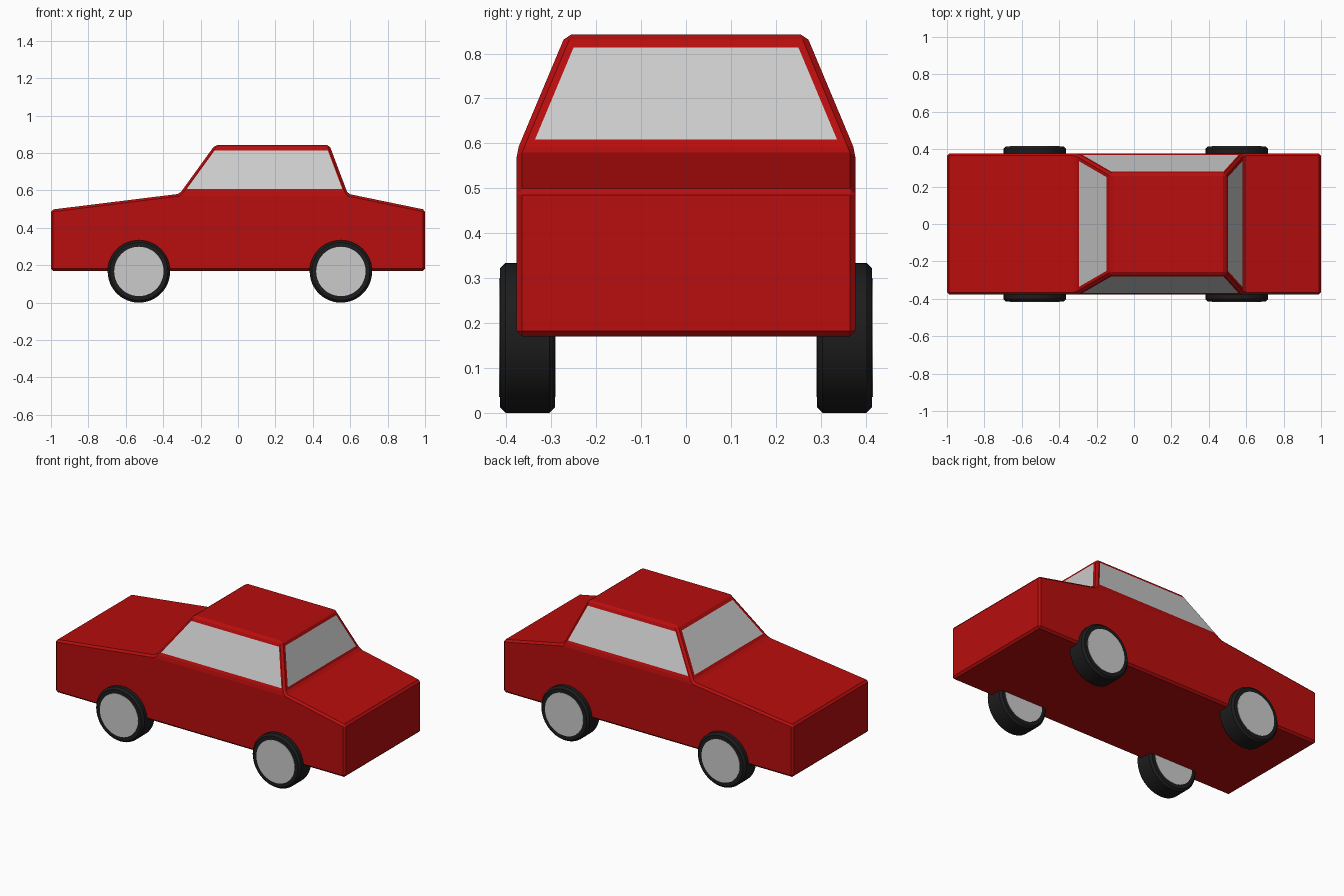
import bpy, bmesh, math
from mathutils import Vector

if "Cube" in bpy.data.objects:
    bpy.data.objects.remove(bpy.data.objects["Cube"])

def material(name, color):
    m = bpy.data.materials.new(name)
    m.diffuse_color = color
    m.use_nodes = True
    m.node_tree.nodes["Principled BSDF"].inputs["Base Color"].default_value = m.diffuse_color
    return m

RED = material("red_paint", (0.48, 0.004, 0.004, 1))
BLACK = material("black_rubber", (0.012, 0.012, 0.012, 1))

def finish(bm, name, mat=None):
    me = bpy.data.meshes.new(name)
    bm.to_mesh(me)
    bm.free()
    ob = bpy.data.objects.new(name, me)
    bpy.context.collection.objects.link(ob)
    if mat:
        me.materials.append(mat)
    return ob

# Body: side profile, with the roof corners pulled inwards
HALF, ROOF = 0.377, 0.268
BASE_Z, ROOF_Z = 0.582, 0.842
REAR, FRONT = 0.587, -0.312
ROOF_REAR, ROOF_FRONT = 0.489, -0.124
profile = [(-1, 0.17), (1, 0.17), (1, 0.497), (REAR, BASE_Z), (ROOF_REAR, ROOF_Z),
           (ROOF_FRONT, ROOF_Z), (FRONT, BASE_Z), (-1, 0.497)]
bm = bmesh.new()
rings = [[bm.verts.new((x, s * (ROOF if z == ROOF_Z else HALF), z)) for x, z in profile]
         for s in (-1, 1)]
for r in rings:
    bm.faces.new([r[i] for i in (0, 1, 2, 3, 6, 7)])
    bm.faces.new([r[i] for i in (3, 4, 5, 6)])
n = len(profile)
for i in range(n):
    j = (i + 1) % n
    bm.faces.new((rings[0][i], rings[0][j], rings[1][j], rings[1][i]))
bmesh.ops.recalc_face_normals(bm, faces=bm.faces)
bmesh.ops.bevel(bm, geom=bm.edges[:], offset=0.012, offset_type='OFFSET',
                segments=1, affect='EDGES', clamp_overlap=True)
finish(bm, "car_body", RED)

# Windows: panels lying just proud of the sloping cabin walls
def window(name, b0, b1, t0, t1, inset):
    b0, b1, t0, t1 = map(Vector, (b0, b1, t0, t1))
    along = (b1 - b0).normalized() * inset
    lo, hi = [(z - BASE_Z) / (ROOF_Z - BASE_Z) for z in (0.608, 0.813)]
    pts = [b0.lerp(t0, lo) + along, b1.lerp(t1, lo) - along,
           b1.lerp(t1, hi) - along, b0.lerp(t0, hi) + along]
    normal = (pts[1] - pts[0]).cross(pts[3] - pts[0]).normalized()
    bm = bmesh.new()
    bm.faces.new([bm.verts.new(p + normal * 0.002) for p in pts])
    finish(bm, name)

base = [(FRONT, -HALF, BASE_Z), (REAR, -HALF, BASE_Z), (REAR, HALF, BASE_Z), (FRONT, HALF, BASE_Z)]
roof = [(ROOF_FRONT, -ROOF, ROOF_Z), (ROOF_REAR, -ROOF, ROOF_Z),
        (ROOF_REAR, ROOF, ROOF_Z), (ROOF_FRONT, ROOF, ROOF_Z)]
names = ["side_window_a", "rear_window", "side_window_b", "windscreen"]
for i, name in enumerate(names):
    j = (i + 1) % 4
    window(name, base[i], base[j], roof[i], roof[j], 0.03 if i % 2 else 0.02)

# Wheels: chamfered tyre with a grey disc showing on both faces
def disc(name, x, y, radius, depth, chamfer=0, mat=None):
    bpy.ops.mesh.primitive_cylinder_add(vertices=48, radius=radius, depth=depth,
                                        location=(x, y, 0.167), rotation=(math.pi / 2, 0, 0))
    ob = bpy.context.object
    ob.name = name
    if mat:
        ob.data.materials.append(mat)
    if chamfer:
        b = ob.modifiers.new("chamfer", 'BEVEL')
        b.width, b.segments = chamfer, 1
        b.limit_method, b.angle_limit = 'ANGLE', math.radians(40)
    bpy.ops.object.shade_smooth_by_angle(angle=math.radians(30))

for end, x in (("front", -0.53), ("rear", 0.55)):
    for side, s in (("a", -1), ("b", 1)):
        disc(f"{end}_tyre_{side}", x, s * 0.353, 0.167, 0.122, 0.012, BLACK)
        disc(f"{end}_hub_{side}", x, s * 0.353, 0.132, 0.126)
